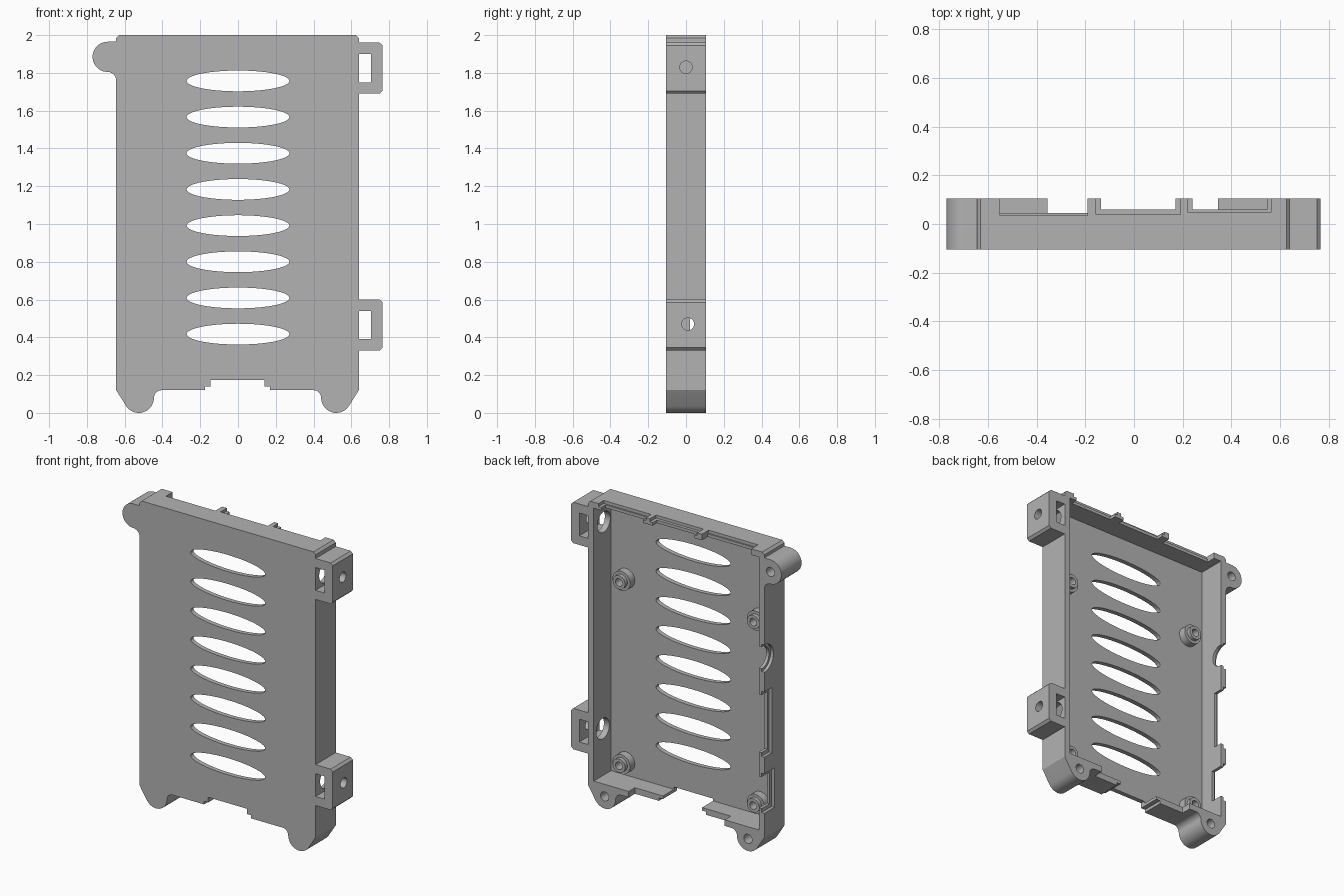
import bpy, bmesh, math
from math import cos, sin, radians
from mathutils import Matrix

if "Cube" in bpy.data.objects:
    bpy.data.objects.remove(bpy.data.objects["Cube"], do_unlink=True)

grey = bpy.data.materials.new("plastic_grey")
grey.use_nodes = True
COLOR = (0.45, 0.45, 0.45, 1)
grey.diffuse_color = COLOR
grey.node_tree.nodes["Principled BSDF"].inputs["Base Color"].default_value = COLOR

FRONT, BACK, FLOOR = -0.105, 0.105, -0.075


def make(name, bm):
    bmesh.ops.recalc_face_normals(bm, faces=bm.faces)
    mesh = bpy.data.meshes.new(name)
    bm.to_mesh(mesh)
    bm.free()
    mesh.materials.append(grey)
    ob = bpy.data.objects.new(name, mesh)
    bpy.context.collection.objects.link(ob)
    return ob


def prism(name, pts, y0, y1):
    bm = bmesh.new()
    face = bm.faces.new([bm.verts.new((x, y0, z)) for x, z in pts])
    new = bmesh.ops.extrude_face_region(bm, geom=[face])["geom"]
    verts = [v for v in new if isinstance(v, bmesh.types.BMVert)]
    bmesh.ops.translate(bm, verts=verts, vec=(0, y1 - y0, 0))
    return make(name, bm)


def box(name, x0, x1, y0, y1, z0, z1):
    return prism(name, [(x0, z0), (x1, z0), (x1, z1), (x0, z1)], y0, y1)


def arc(cx, cz, r, a, b, n=14, rz=None):
    angles = [radians(a + (b - a) * i / n) for i in range(n + 1)]
    return [(cx + r * cos(t), cz + (rz or r) * sin(t)) for t in angles]


def disc(name, x, z, r, y0, y1, rz=None, n=48):
    return prism(name, arc(x, z, r, 0, 360, n, rz)[:-1], y0, y1)


def rod_x(name, y, z, r, x0, x1):
    bm = bmesh.new()
    place = Matrix.Translation(((x0 + x1) / 2, y, z)) @ Matrix.Rotation(radians(90), 4, "Y")
    bmesh.ops.create_cone(bm, cap_ends=True, segments=40, radius1=r, radius2=r,
                          depth=x1 - x0, matrix=place)
    return make(name, bm)


def combine(target, tool, operation="DIFFERENCE"):
    mod = target.modifiers.new("cut", "BOOLEAN")
    mod.operation, mod.object, mod.solver = operation, tool, "EXACT"
    bpy.context.view_layer.objects.active = target
    bpy.ops.object.modifier_apply(modifier=mod.name)
    bpy.data.objects.remove(tool, do_unlink=True)


def smooth(ob):
    bpy.ops.object.select_all(action="DESELECT")
    ob.select_set(True)
    bpy.context.view_layer.objects.active = ob
    bpy.ops.object.shade_smooth_by_angle(angle=radians(30))


# Tray outline with two feet, card notch and side lobe
notch = [(-.175, .12), (-.175, .14), (-.145, .14), (-.145, .175),
         (.14, .175), (.14, .14), (.17, .14), (.17, .12)]
outline = [(-.645, .12)] + arc(-.525, .08, .08, 215, 360) + arc(-.405, .08, .04, 180, 90, 8)[1:]
outline += notch + arc(.4, .08, .04, 90, 0, 8) + arc(.52, .08, .08, 180, 325)[1:]
outline += [(.64, .12), (.64, 1.985), (.625, 2), (-.63, 2), (-.645, 1.985), (-.645, 1.965)]
outline += arc(-.69, 1.885, .08, 90, 270, 20) + arc(-.69, 1.76, .045, 90, 0, 8)[1:]
case = prism("case_tray", outline, FRONT, BACK)
combine(case, box("cavity", -.605, .6, FLOOR, .3, .16, 1.96))

# Oval vents
for i in range(8):
    combine(case, disc("vent", 0, .417 + .1915 * i, .272, -.2, -.05, .055, 64))

# Blind screw holes in the lobe and feet
for x, z in ((-.69, 1.885), (-.525, .08), (.52, .08)):
    combine(case, disc("screw_hole", x, z, .03, -.06, .2, n=24))

# Stepped port openings in the top wall: outer recess, then inner opening
for x0, x1, y in ((-.55, -.19, .035), (-.155, .19, .04), (.22, .565, .05)):
    combine(case, box("recess", x0, x1, y, .2, 1.98, 2.1))
for x0, x1, y in ((-.55, -.19, .045), (-.135, .17, .06), (.24, .545, .06)):
    combine(case, box("opening", x0, x1, y, .2, 1.9, 1.99))

# Lowered middle of the bottom wall
combine(case, box("low_wall", -.355, .345, .04, .2, .05, .17))

# Stepped port openings in the right wall
for z0, z1, y in ((.65, 1.08, .025), (.28, .54, .0)):
    combine(case, box("recess", -.7, -.625, y, .2, z0, z1))
    combine(case, box("opening", -.64, -.59, y + .02, .2, z0 + .025, z1 - .025))
combine(case, rod_x("jack_recess", .1, 1.3, .09, -.7, -.625))
combine(case, rod_x("jack_opening", .1, 1.3, .072, -.64, -.59))

# Strap loops on the left wall, with pin holes
for z, y in ((1.825, 0), (.465, .01)):
    c, e = .015, .765
    z0, z1 = z - .135, z + .135
    loop = prism("strap_loop", [(.62, z0), (e - c, z0), (e, z0 + c), (e, z1 - c),
                                (e - c, z1), (.62, z1)], FRONT, BACK)
    combine(loop, box("trim", .5, .64, -.3, .3, z0 - .1, z1 + .1))
    combine(loop, box("window", .63, .705, -.3, .3, z - .075, z + .075))
    combine(loop, rod_x("pin_hole", y, z + .005, .033, .69, .8))
    combine(case, rod_x("wall_hole", y, z + .005, .068, .58, .7))
    smooth(loop)

# Stepped standoffs for the board
for x in (-.49, .49):
    for z in (.25, 1.46):
        post = disc("standoff", x, z, .064, FLOOR - .01, -.025, n=32)
        combine(post, disc("collar", x, z, .045, -.05, 0, n=32), "UNION")
        combine(post, disc("bore", x, z, .025, -.06, .1, n=24))
        smooth(post)

smooth(case)
